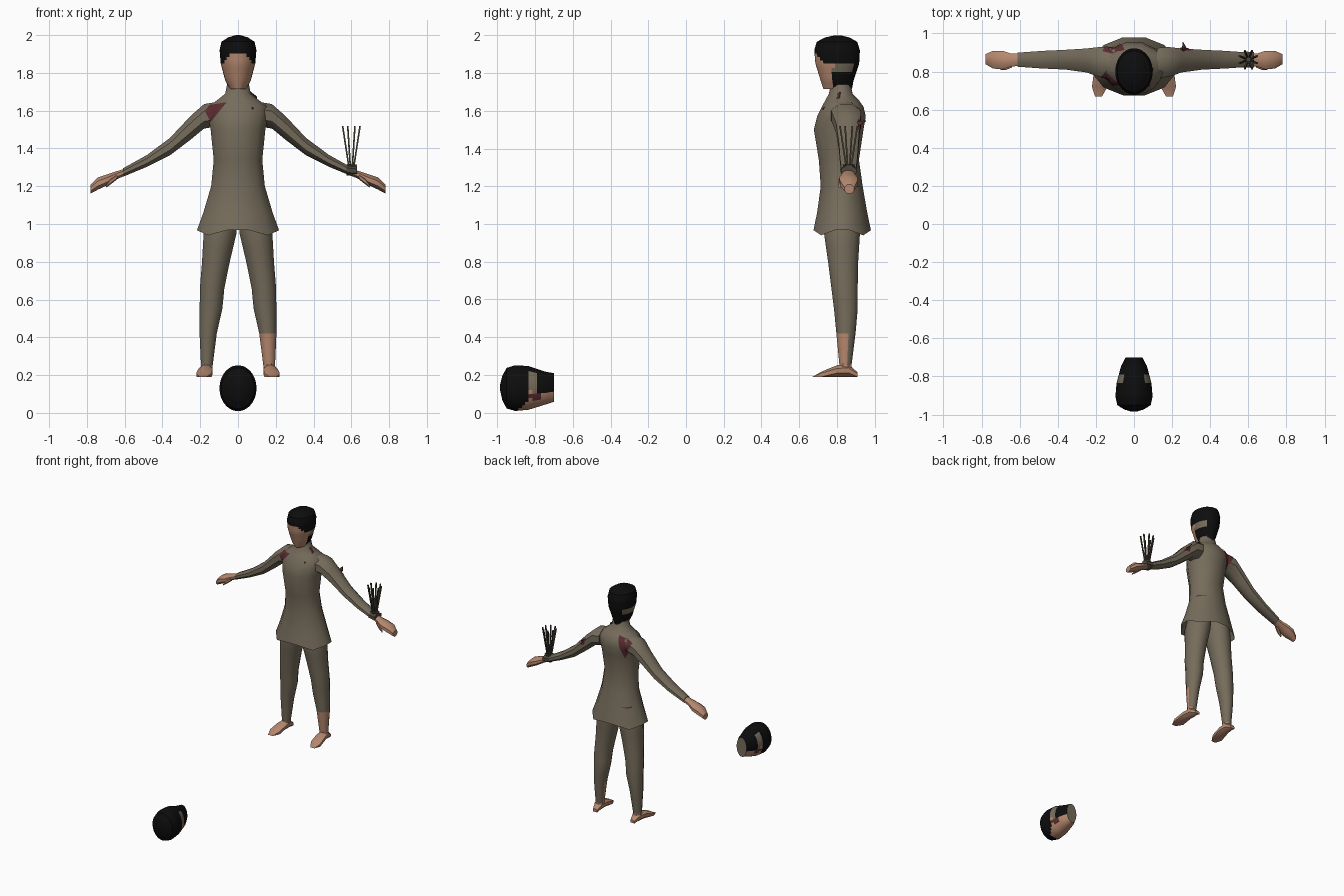
import bpy, bmesh, math
from mathutils import Vector, Matrix
from mathutils.bvhtree import BVHTree

if "Cube" in bpy.data.objects:
    bpy.data.objects.remove(bpy.data.objects["Cube"])


def material(name, r, g, b):
    m = bpy.data.materials.new(name)
    m.use_nodes = True
    m.diffuse_color = (r, g, b, 1)
    node = m.node_tree.nodes["Principled BSDF"]
    node.inputs["Base Color"].default_value = (r, g, b, 1)
    node.inputs["Roughness"].default_value = 0.9
    return m


khaki = material("khaki cloth", .18, .15, .105)
skin = material("skin", .47, .25, .16)
black = material("black hair", .004, .004, .004)
red = material("dark red", .10, .025, .03)
drab = material("dark drab", .075, .065, .045)


def finish(name, bm, mats, rule=None, angle=40):
    """Turn a bmesh into an object, colouring faces by an optional rule."""
    me = bpy.data.meshes.new(name)
    if rule:
        for f in bm.faces:
            f.material_index = rule(f.calc_center_median())
    bm.to_mesh(me)
    bm.free()
    ob = bpy.data.objects.new(name, me)
    bpy.context.collection.objects.link(ob)
    for m in mats:
        me.materials.append(m)
    bpy.ops.object.select_all(action='DESELECT')
    ob.select_set(True)
    bpy.context.view_layer.objects.active = ob
    bpy.ops.object.shade_smooth_by_angle(angle=math.radians(angle))
    return ob


def loft(rings, n=10, caps=(True, True), steps=1):
    """Skin rings given as (centre, half axis a, half axis b)."""
    rings = [[Vector(v) for v in r] for r in rings]
    fine = []
    for r0, r1 in zip(rings, rings[1:]):
        fine += [[p.lerp(q, k / steps) for p, q in zip(r0, r1)] for k in range(steps)]
    fine.append(rings[-1])
    bm = bmesh.new()
    loops = []
    for c, a, b in fine:
        angles = [math.tau * (i + .5) / n for i in range(n)]
        loops.append([bm.verts.new(c + a * math.cos(t) + b * math.sin(t)) for t in angles])
    for l0, l1 in zip(loops, loops[1:]):
        for i in range(n):
            j = (i + 1) % n
            bm.faces.new((l0[i], l0[j], l1[j], l1[i]))
    if caps[0]:
        bm.faces.new(loops[0][::-1])
    if caps[1]:
        bm.faces.new(loops[-1])
    bmesh.ops.recalc_face_normals(bm, faces=bm.faces)
    return bm


def upright(z, hw, y0, y1, x=0):
    return (x, (y0 + y1) / 2, z), (hw, 0, 0), (0, (y1 - y0) / 2, 0)


def along_x(x, y, z, ry, rz):
    return (x, y, z), (0, ry, 0), (0, 0, rz)


def plate(name, points, mat):
    bm = bmesh.new()
    bm.faces.new([bm.verts.new(p) for p in points])
    ob = finish(name, bm, [mat])
    ob.modifiers.new("thickness", 'SOLIDIFY').thickness = .005


# Tunic, with an open zigzag hem and a high collar
tunic = loft([upright(.955, .225, .67, .985), upright(1.06, .19, .69, .965),
              upright(1.2, .147, .71, .94), upright(1.34, .133, .70, .92),
              upright(1.5, .15, .673, .945), upright(1.57, .165, .69, .957),
              upright(1.62, .165, .715, .945), upright(1.655, .115, .735, .92),
              upright(1.69, .07, .755, .885), upright(1.74, .06, .765, .875)],
             n=12, caps=(False, True))
for v in tunic.verts:
    if v.co.z < 1:
        v.co.z += .012 if abs(v.co.x) > .18 or abs(v.co.x) < .08 else -.015
surfaces = [BVHTree.FromBMesh(tunic)]
finish("tunic", tunic, [khaki])

# Sleeves, hands, trousers and feet, one of each per side
for side, s in (("right", -1), ("left", 1)):
    sleeve = loft([along_x(s * .12, .845, 1.58, .085, .07), along_x(s * .18, .85, 1.57, .085, .07),
                   along_x(s * .25, .858, 1.51, .068, .068), along_x(s * .36, .862, 1.41, .056, .05),
                   along_x(s * .48, .862, 1.335, .05, .034), along_x(s * .61, .862, 1.272, .04, .024)], n=8)
    surfaces.append(BVHTree.FromBMesh(sleeve))
    finish(side + "_sleeve", sleeve, [khaki])
    hand = loft([along_x(s * .59, .862, 1.278, .034, .02), along_x(s * .645, .86, 1.257, .037, .023),
                 along_x(s * .69, .86, 1.235, .053, .031), along_x(s * .74, .862, 1.215, .05, .035),
                 along_x(s * .78, .865, 1.185, .028, .025)], n=8)
    finish(side + "_hand", hand, [skin])
    thumb = loft([along_x(s * .64, .835, 1.25, .016, .014), along_x(s * .675, .82, 1.225, .015, .016),
                  along_x(s * .70, .815, 1.197, .007, .006)], n=6)
    finish(side + "_thumb", thumb, [skin])

    leg = loft([upright(1.1, .075, .73, .93, s * .075), upright(.95, .09, .728, .925, s * .095),
                upright(.8, .076, .75, .915, s * .117), upright(.66, .067, .768, .912, s * .137),
                upright(.55, .062, .782, .912, s * .143), upright(.42, .047, .795, .90, s * .158),
                upright(.25, .032, .812, .878, s * .165)], n=12, steps=2)
    # The left trouser is torn open over the shin
    finish(side + "_leg", leg, [khaki, skin],
           lambda c: int(s > 0 and c.z < .42 and c.y < .86))

    foot = loft([((s * .186, .67, .197), (.02, 0, 0), (0, 0, .007)),
                 ((s * .18, .72, .205), (.044, 0, 0), (0, 0, .015)),
                 ((s * .172, .80, .222), (.041, 0, 0), (0, 0, .032)),
                 ((s * .167, .86, .225), (.036, 0, 0), (0, 0, .035)),
                 ((s * .165, .91, .202), (.02, 0, 0), (0, 0, .012))], n=8)
    for v in foot.verts:
        if v.co.z < .205:
            v.co.z = .19
    finish(side + "_foot", foot, [skin])
    ankle = loft([upright(.28, .031, .813, .876, s * .165), upright(.21, .035, .805, .885, s * .167)], n=8)
    finish(side + "_ankle", ankle, [skin])


# Head, coloured by zones: hair cap, side hair, cloth lining near the ear, face
def head_zone(c):
    hairline = 1.845
    if c.y < .75:
        hairline += .065 * max(0, 1 - (abs(c.x) / .085) ** 2)
    if c.z > hairline:
        return 1
    if c.z < 1.72:
        return 2
    if c.y > .885:
        return 1
    if c.y > .78:
        return 1 if c.z < 1.815 else 2
    return 0


def head_mesh():
    return loft([upright(1.715, .044, .728, .88), upright(1.76, .068, .713, .888),
                 upright(1.85, .092, .685, .918), upright(1.92, .098, .679, .922),
                 upright(1.965, .088, .692, .908), upright(1.988, .052, .735, .868),
                 upright(2.0, .012, .79, .82)], n=32, steps=4)


finish("head", head_mesh(), [skin, black, khaki], head_zone)

# Spare head lying face down on the ground
lying = head_mesh()
zones = [head_zone(f.calc_center_median()) for f in lying.faces]
for f in lying.faces:
    c = f.calc_center_median()
    if zones[f.index] == 0 and abs(c.x) > .06 and c.z > 1.75 and .74 < c.y < .765:
        zones[f.index] = 3
for f, zone in zip(lying.faces, zones):
    f.material_index = zone
turn = Matrix.Translation((0, 1.015, -.67)) @ Matrix.Rotation(math.pi / 2, 4, 'X')
bmesh.ops.transform(lying, matrix=turn, verts=lying.verts)
finish("lying_head", lying, [skin, black, khaki, red])


# Tears in the cloth, thin sheets laid on the surface from the front or back
def tear(name, outline, direction):
    d = Vector((0, direction, 0))
    bm = bmesh.new()
    bm.faces.new([bm.verts.new((x, 0, z)) for x, z in outline])
    bmesh.ops.subdivide_edges(bm, edges=bm.edges[:], cuts=5, use_grid_fill=True)
    lost = []
    for v in bm.verts:
        start = Vector((v.co.x, -3 * direction, v.co.z))
        hits = [h for h in (t.ray_cast(start, d) for t in surfaces) if h[0]]
        if hits:
            v.co = min(hits, key=lambda h: h[3])[0] - d * .005
        else:
            lost.append(v)
    bmesh.ops.delete(bm, geom=lost, context='VERTS')
    bm.normal_update()
    for f in bm.faces:
        if f.normal.dot(d) > 0:
            f.normal_flip()
    finish(name, bm, [red])


tear("front_shoulder_tear", [(-.175, 1.6), (-.15, 1.63), (-.06, 1.645), (-.145, 1.54)], 1)
tear("back_shoulder_tear", [(-.05, 1.655), (-.165, 1.62), (-.1, 1.48)], -1)
tear("back_right_slit", [(-.07, 1.1), (-.15, 1.105), (-.15, 1.095)], -1)
tear("back_left_slit", [(.08, 1.2), (.14, 1.205), (.14, 1.193)], -1)
tear("left_sleeve_tear", [(.24, 1.56), (.3, 1.5), (.25, 1.5)], -1)
plate("torn_collar_flap", [(.055, .82, 1.705), (.1, .815, 1.67), (.078, .725, 1.605), (.06, .74, 1.625)], red)
plate("sleeve_shred", [(.25, .90, 1.54), (.255, .955, 1.545), (.275, .92, 1.52)], red)

# Wrist band with a fan of thin spikes on the left arm
band = loft([along_x(.575, .862, 1.285, .046, .03), along_x(.63, .862, 1.28, .044, .03)], n=8)
finish("wrist_band", band, [drab])
socket = loft([upright(1.29, .025, .84, .89, .6), upright(1.315, .035, .83, .895, .6)], n=6)
finish("spike_socket", socket, [drab])
for i in range(8):
    t = math.tau * (i + .5) / 8
    x, y = math.cos(t), math.sin(t)
    spike = loft([((.6 + .012 * x, .862 + .012 * y, 1.29), (.006, 0, 0), (0, .006, 0)),
                  ((.6 + .05 * x, .862 + .05 * y, 1.52), (.006, 0, 0), (0, .006, 0))], n=4)
    finish("spike_%d" % (i + 1), spike, [drab])
